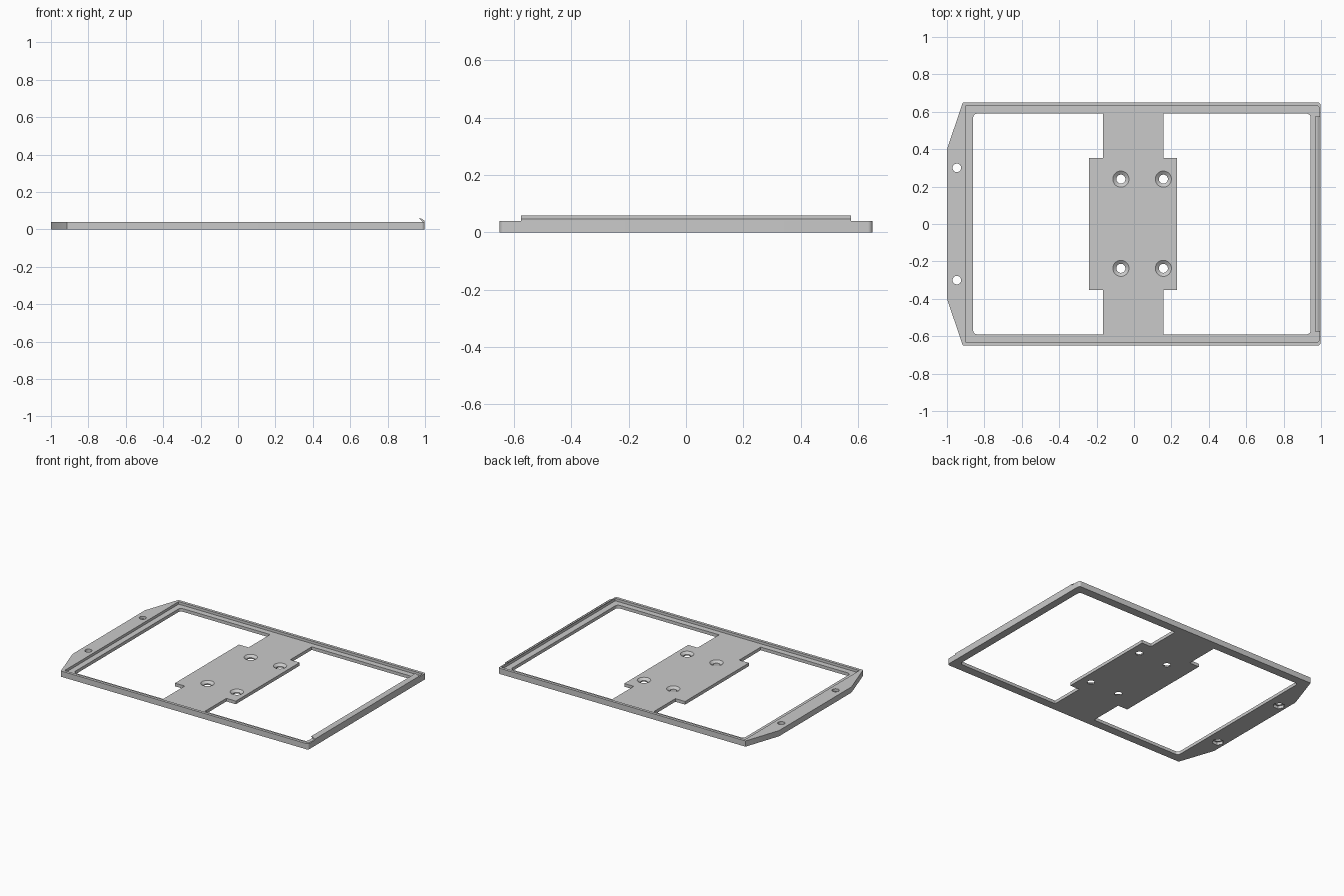
import bpy, bmesh, math
from mathutils import Vector, Matrix

if "Cube" in bpy.data.objects:
    bpy.data.objects.remove(bpy.data.objects["Cube"], do_unlink=True)

grey = bpy.data.materials.new("plain grey")
grey.use_nodes = True
colour = (0.59, 0.59, 0.59, 1)
grey.diffuse_color = colour
grey.node_tree.nodes["Principled BSDF"].inputs["Base Color"].default_value = colour

FLOOR, TOP = 0.022, 0.04     # tray ledge and rim heights
BELOW, ABOVE = -0.02, 0.08   # cutter overshoot


def make_object(name, bm):
    bmesh.ops.recalc_face_normals(bm, faces=bm.faces)
    mesh = bpy.data.meshes.new(name)
    bm.to_mesh(mesh)
    bm.free()
    mesh.materials.append(grey)
    obj = bpy.data.objects.new(name, mesh)
    bpy.context.collection.objects.link(obj)
    return obj


def fillet(points, steps=6):
    """Round each (x, y, radius) corner; radius 0 stays sharp."""
    out = []
    for i, (x, y, r) in enumerate(points):
        p = Vector((x, y))
        if not r:
            out.append(p)
            continue
        a = (Vector(points[i - 1][:2]) - p).normalized()
        b = (Vector(points[(i + 1) % len(points)][:2]) - p).normalized()
        half = a.angle(b) / 2
        centre = p + (a + b).normalized() * (r / math.sin(half))
        start = p + a * (r / math.tan(half)) - centre
        end = p + b * (r / math.tan(half)) - centre
        for k in range(steps + 1):
            out.append(centre + start.lerp(end, k / steps).normalized() * r)
    return out


def prism(name, points, low, high):
    bm = bmesh.new()
    face = bm.faces.new([bm.verts.new((p.x, p.y, low)) for p in fillet(points)])
    new = bmesh.ops.extrude_face_region(bm, geom=[face])["geom"]
    bmesh.ops.translate(bm, vec=(0, 0, high - low),
                        verts=[v for v in new if isinstance(v, bmesh.types.BMVert)])
    return make_object(name, bm)


def turned(name, x, y, rings, sides=32):
    """Stack of (z, radius) rings around a vertical axis."""
    bm = bmesh.new()
    loops = [[bm.verts.new((x + r * math.cos(k * math.tau / sides),
                            y + r * math.sin(k * math.tau / sides), z))
              for k in range(sides)] for z, r in rings]
    for lo, hi in zip(loops, loops[1:]):
        for k in range(sides):
            n = (k + 1) % sides
            bm.faces.new((lo[k], lo[n], hi[n], hi[k]))
    bm.faces.new(loops[0])
    bm.faces.new(loops[-1])
    return make_object(name, bm)


def cut(target, cutter):
    cutter.hide_render = True
    mod = target.modifiers.new("cut", 'BOOLEAN')
    mod.operation, mod.solver, mod.object = 'DIFFERENCE', 'EXACT', cutter
    bpy.context.view_layer.objects.active = target
    bpy.ops.object.modifier_apply(modifier=mod.name)
    bpy.data.objects.remove(cutter, do_unlink=True)


def mirrored(half):
    """Complete an outline given for +y by mirroring it to -y."""
    return half + [(x, -y, r) for x, y, r in reversed(half)]


# Frame blank with tapered mounting flange
frame = prism("tray_frame", mirrored([(-1, 0.4, 0), (-0.915, 0.65, 0), (0.998, 0.65, 0.016)]),
              0, TOP)

# Recessed tray
cut(frame, prism("recess_cutter", mirrored([(-0.9, 0.63, 0), (0.988, 0.63, 0.006)]),
                 FLOOR, ABOVE))

# Two openings, leaving the stepped central bridge
for far, strip, plate in ((-0.86, -0.165, -0.24), (0.945, 0.157, 0.23)):
    half = [(far, 0.59, 0.022), (strip, 0.59, 0), (strip, 0.353, 0), (plate, 0.353, 0)]
    cut(frame, prism("opening_cutter", mirrored(half), BELOW, ABOVE))

# Countersunk screw holes in the bridge
for x in (-0.07, 0.157):
    for y in (-0.237, 0.24):
        cut(frame, turned("countersink_cutter", x, y,
                          [(BELOW, 0.024), (0.008, 0.024), (0.03, 0.054)]))

# Flange holes with hexagonal pockets underneath
for y in (-0.3, 0.3):
    cut(frame, turned("flange_hole_cutter", -0.947, y, [(BELOW, 0.023), (ABOVE, 0.023)]))
    cut(frame, turned("nut_pocket_cutter", -0.947, y, [(BELOW, 0.038), (0.02, 0.038)], 6))

# Overhanging retaining lip on the right rim
lip = prism("retaining_lip", [(0.988, 0.04, 0), (0.998, 0.04, 0), (0.998, 0.047, 0),
                              (0.98, 0.058, 0), (0.968, 0.058, 0)], -0.575, 0.575)
lip.data.transform(Matrix.Rotation(math.pi / 2, 4, 'X'))

bpy.ops.object.select_all(action='DESELECT')
for obj in (frame, lip):
    obj.select_set(True)
bpy.context.view_layer.objects.active = frame
bpy.ops.object.shade_smooth_by_angle(angle=math.radians(30))
